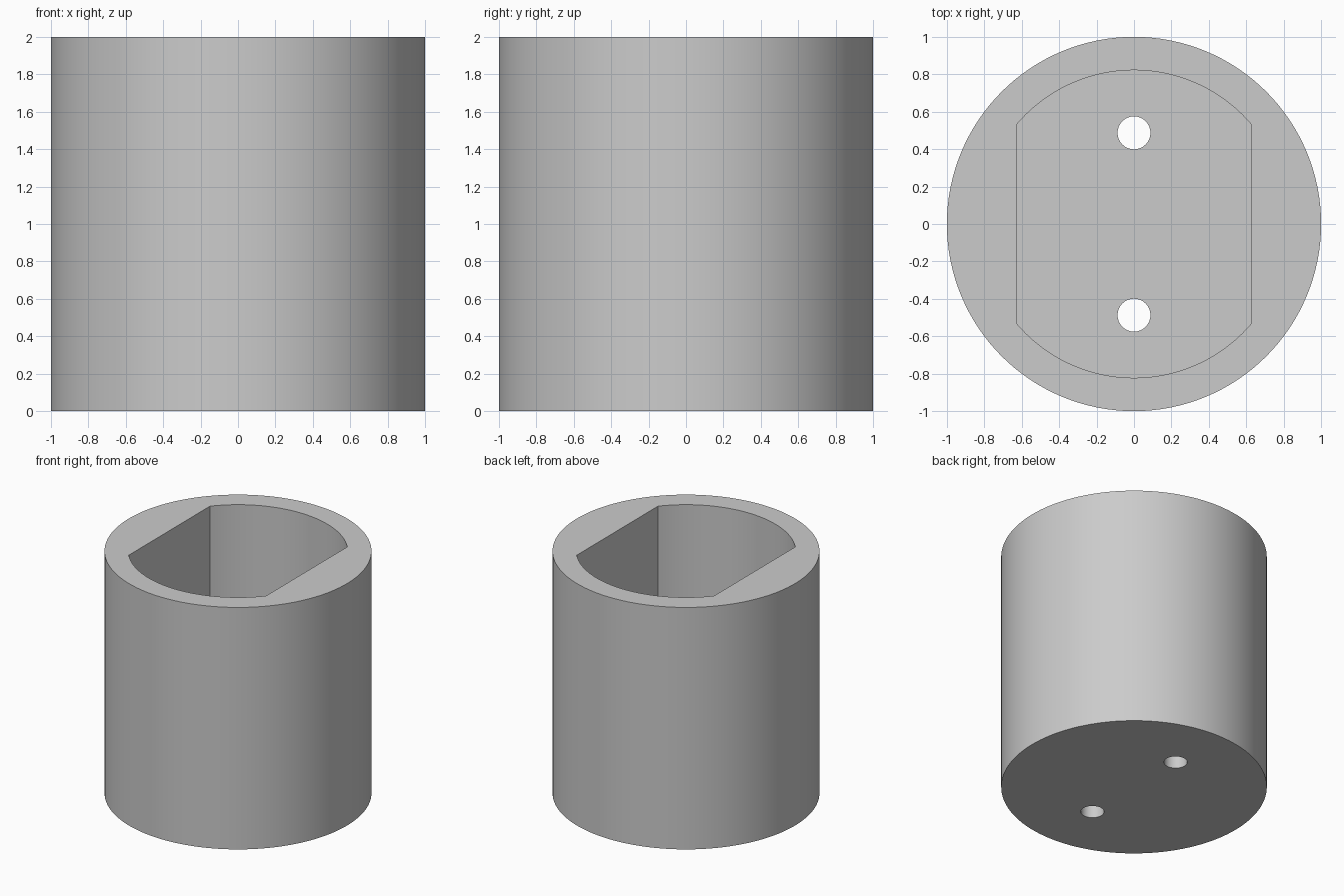
import bpy
import bmesh
from math import acos, cos, pi, sin

RADIUS, HEIGHT, FLOOR = 1.0, 2.0, 0.18
CAVITY_RADIUS, FLAT_X = 0.822, 0.628
HOLE_RADIUS, HOLE_Y = 0.088, 0.487

default_cube = bpy.data.objects.get("Cube")
if default_cube:
    bpy.data.objects.remove(default_cube, do_unlink=True)

grey = bpy.data.materials.new("plain grey")
grey.use_nodes = True
colour = (0.6, 0.6, 0.6, 1)
grey.diffuse_color = colour
grey.node_tree.nodes["Principled BSDF"].inputs["Base Color"].default_value = colour


def arc(radius, start, end, steps, y=0):
    """Points along an arc, both ends included."""
    angles = [start + (end - start) * i / steps for i in range(steps + 1)]
    return [(radius * cos(a), y + radius * sin(a)) for a in angles]


def prism(name, outline, bottom, top):
    """Extrude a closed outline straight up."""
    bm = bmesh.new()
    base = bm.faces.new([bm.verts.new((x, y, bottom)) for x, y in outline])
    result = bmesh.ops.extrude_face_region(bm, geom=[base])
    raised = [v for v in result["geom"] if isinstance(v, bmesh.types.BMVert)]
    bmesh.ops.translate(bm, verts=raised, vec=(0, 0, top - bottom))
    bmesh.ops.recalc_face_normals(bm, faces=bm.faces)
    mesh = bpy.data.meshes.new(name)
    bm.to_mesh(mesh)
    bm.free()
    mesh.materials.append(grey)
    obj = bpy.data.objects.new(name, mesh)
    bpy.context.collection.objects.link(obj)
    return obj


def cut(target, cutter):
    """Subtract the cutter, then discard it."""
    modifier = target.modifiers.new("cut", "BOOLEAN")
    modifier.operation = "DIFFERENCE"
    modifier.solver = "EXACT"
    modifier.object = cutter
    bpy.context.view_layer.objects.active = target
    bpy.ops.object.modifier_apply(modifier=modifier.name)
    bpy.data.objects.remove(cutter, do_unlink=True)


# Round outer body
body = prism("cup_body", arc(RADIUS, 0, 2 * pi, 128)[:-1], 0, HEIGHT)

# Deep cavity with two flat sides
corner = acos(FLAT_X / CAVITY_RADIUS)
outline = (arc(CAVITY_RADIUS, corner, pi - corner, 40)
           + arc(CAVITY_RADIUS, pi + corner, 2 * pi - corner, 40))
cut(body, prism("cavity_cutter", outline, FLOOR, HEIGHT + 0.1))

# Two holes through the floor
for y in (-HOLE_Y, HOLE_Y):
    hole = arc(HOLE_RADIUS, 0, 2 * pi, 32, y)[:-1]
    cut(body, prism("hole_cutter", hole, -0.1, FLOOR + 0.1))

# Smooth curved walls, crisp rims
bpy.ops.object.select_all(action="DESELECT")
body.select_set(True)
bpy.context.view_layer.objects.active = body
bpy.ops.object.shade_smooth_by_angle(angle=pi / 6)
